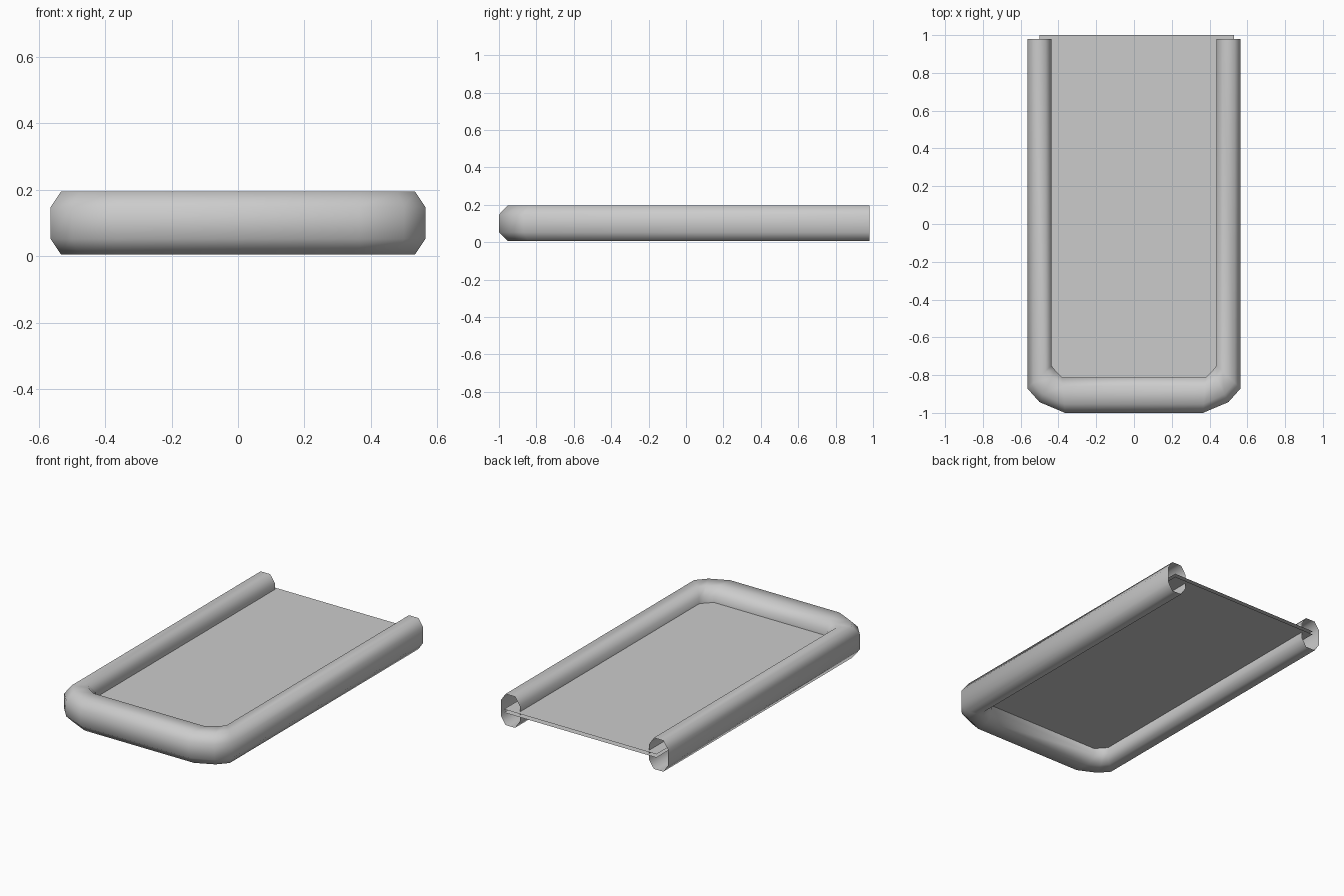
import bpy

if "Cube" in bpy.data.objects:
    bpy.data.objects.remove(bpy.data.objects["Cube"])

def make_object(name, verts, faces, smooth=False):
    mesh = bpy.data.meshes.new(name)
    mesh.from_pydata(verts, [], faces)
    mesh.update()
    for p in mesh.polygons:
        p.use_smooth = smooth
    obj = bpy.data.objects.new(name, mesh)
    bpy.context.collection.objects.link(obj)
    return obj

# Octagonal tube section: (across, height) fractions
K = 0.5
SECTION = [(1, K), (K, 1), (-K, 1), (-1, K), (-1, -K), (-K, -1), (K, -1), (1, -K)]
MID_Z, HALF_Z = 0.1, 0.095

# Left half of the bent rail: (outer point, inner point) of each ring
left = [((-0.565, 0.98), (-0.437, 0.98)),
        ((-0.565, -0.87), (-0.437, -0.75)),
        ((-0.50, -0.943), (-0.417, -0.775)),
        ((-0.365, -1.0), (-0.38, -0.812))]
right = [((-o[0], o[1]), (-i[0], i[1])) for o, i in reversed(left)]

# U-shaped open-ended rail
verts, faces = [], []
rings = left + right
for o, i in rings:
    for a, h in SECTION:
        t = (1 + a) / 2
        verts.append((i[0] + (o[0] - i[0]) * t,
                      i[1] + (o[1] - i[1]) * t,
                      MID_Z + HALF_Z * h))
n = len(SECTION)
for r in range(len(rings) - 1):
    for s in range(n):
        a, b = r * n + s, r * n + (s + 1) % n
        faces.append((a, a + n, b + n, b))
make_object("bent_rail", verts, faces, smooth=True)

# Two thin sheets held between the rails
for name, z in (("upper_sheet", 0.11), ("lower_sheet", 0.09)):
    quad = [(-0.5, -0.9, z), (0.53, -0.9, z), (0.53, 1.0, z), (-0.5, 1.0, z)]
    face = (0, 1, 2, 3) if name == "upper_sheet" else (3, 2, 1, 0)
    make_object(name, quad, [face])
